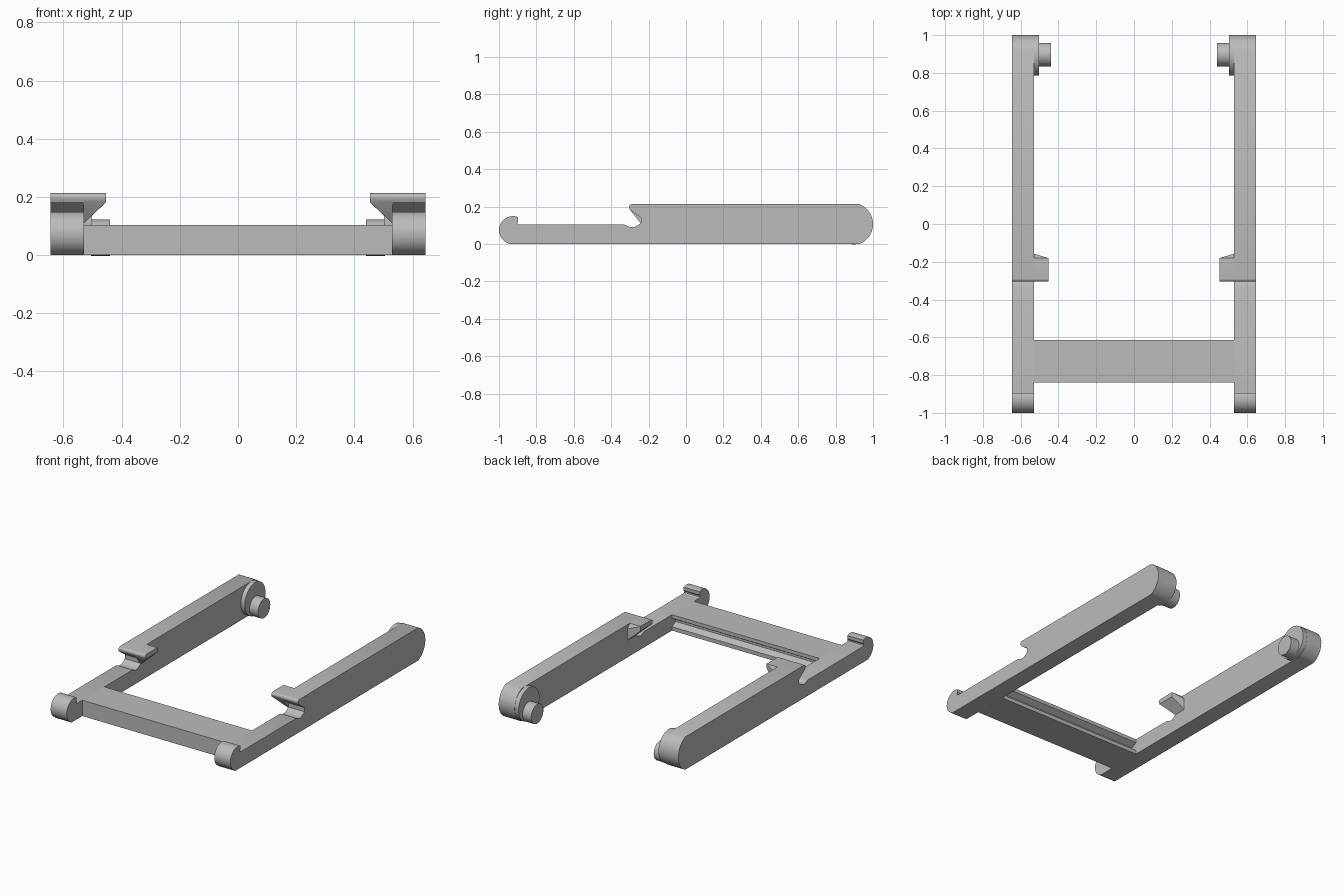
import bpy
import bmesh
from math import cos, sin, radians

cube = bpy.data.objects.get("Cube")
if cube:
    bpy.data.objects.remove(cube)

grey = bpy.data.materials.new("plain_grey")
grey.use_nodes = True
grey.diffuse_color = (0.5, 0.5, 0.5, 1)
grey.node_tree.nodes["Principled BSDF"].inputs["Base Color"].default_value = (0.5, 0.5, 0.5, 1)


def arc(cy, cz, r, start, end, steps):
    """Points of an arc in the side (y, z) plane."""
    angles = [radians(start + (end - start) * i / steps) for i in range(steps + 1)]
    return [(cy + r * cos(a), cz + r * sin(a)) for a in angles]


def finish(name, bm, mirrored):
    bmesh.ops.recalc_face_normals(bm, faces=bm.faces)
    mesh = bpy.data.meshes.new(name)
    bm.to_mesh(mesh)
    bm.free()
    mesh.materials.append(grey)
    obj = bpy.data.objects.new(name, mesh)
    bpy.context.collection.objects.link(obj)
    bpy.ops.object.select_all(action='DESELECT')
    obj.select_set(True)
    bpy.context.view_layer.objects.active = obj
    bpy.ops.object.shade_smooth_by_angle(angle=radians(25))
    if mirrored:
        obj.modifiers.new("Mirror", 'MIRROR').use_mirror_merge = False
    return obj


def extrude(name, profile, x0, x1, mirrored=True):
    """Sweep a side profile along x."""
    bm = bmesh.new()
    face = bm.faces.new([bm.verts.new((x0, y, z)) for y, z in profile])
    swept = bmesh.ops.extrude_face_region(bm, geom=[face])["geom"]
    verts = [v for v in swept if isinstance(v, bmesh.types.BMVert)]
    bmesh.ops.translate(bm, vec=(x1 - x0, 0, 0), verts=verts)
    # the extrude removes nothing, so both end caps remain
    return finish(name, bm, mirrored)


INNER, OUTER, TOP, LOW = 0.53, 0.645, 0.213, 0.103

# Side arms: front hook, low rail, notch, tall rail, rounded back end
hook = arc(-0.925, 0.074, 0.075, 260, 68, 24)
hook += [(-0.898, 0.137), (-0.897, 0.123), (-0.902, 0.115), (-0.901, 0.107), (-0.895, LOW)]
notch = [(-0.33, LOW)] + arc(-0.288, 0.14, 0.05, 235, 310, 6)
notch += [(-0.24, 0.113), (-0.24, 0.14), (-0.3, 0.183)]
nose = arc(-0.29, 0.198, 0.015, 200, 90, 6)
back_end = arc(0.886, TOP / 2, 0.114, 69, -69, 20)
extrude("side_arms", [(-0.95, 0)] + hook[1:] + notch + nose + back_end, INNER, OUTER)

# Round bosses and pivot pins inside the back ends
extrude("pivot_bosses", arc(0.893, TOP / 2, 0.1065, 0, 352.5, 47), 0.502, INNER + 0.002)
extrude("pivot_pins", arc(0.897, 0.06, 0.0625, 0, 348.75, 31), 0.44, 0.505)

# Catch tabs: nose section tapering down into the arm
bm = bmesh.new()
lip = [(-0.3, 0.183)] + nose + [(-0.18, TOP)]
for y, z in lip + [(-0.18, 0.182)]:
    bm.verts.new((0.453, y, z))
for y, z in lip + [(-0.157, 0.185), (-0.157, 0.11), (-0.24, 0.108), (-0.24, 0.14)]:
    bm.verts.new((INNER + 0.002, y, z))
bmesh.ops.convex_hull(bm, input=bm.verts)
bmesh.ops.dissolve_limit(bm, angle_limit=radians(1), verts=bm.verts, edges=bm.edges)
finish("catch_tabs", bm, True)

# Cross bar with a groove along its back face
bar = [(-0.84, 0), (-0.84, LOW), (-0.613, LOW), (-0.613, 0.08),
       (-0.65, 0.058), (-0.65, 0.045), (-0.613, 0.025), (-0.613, 0)]
extrude("cross_bar", bar, -INNER - 0.002, INNER + 0.002, mirrored=False)
